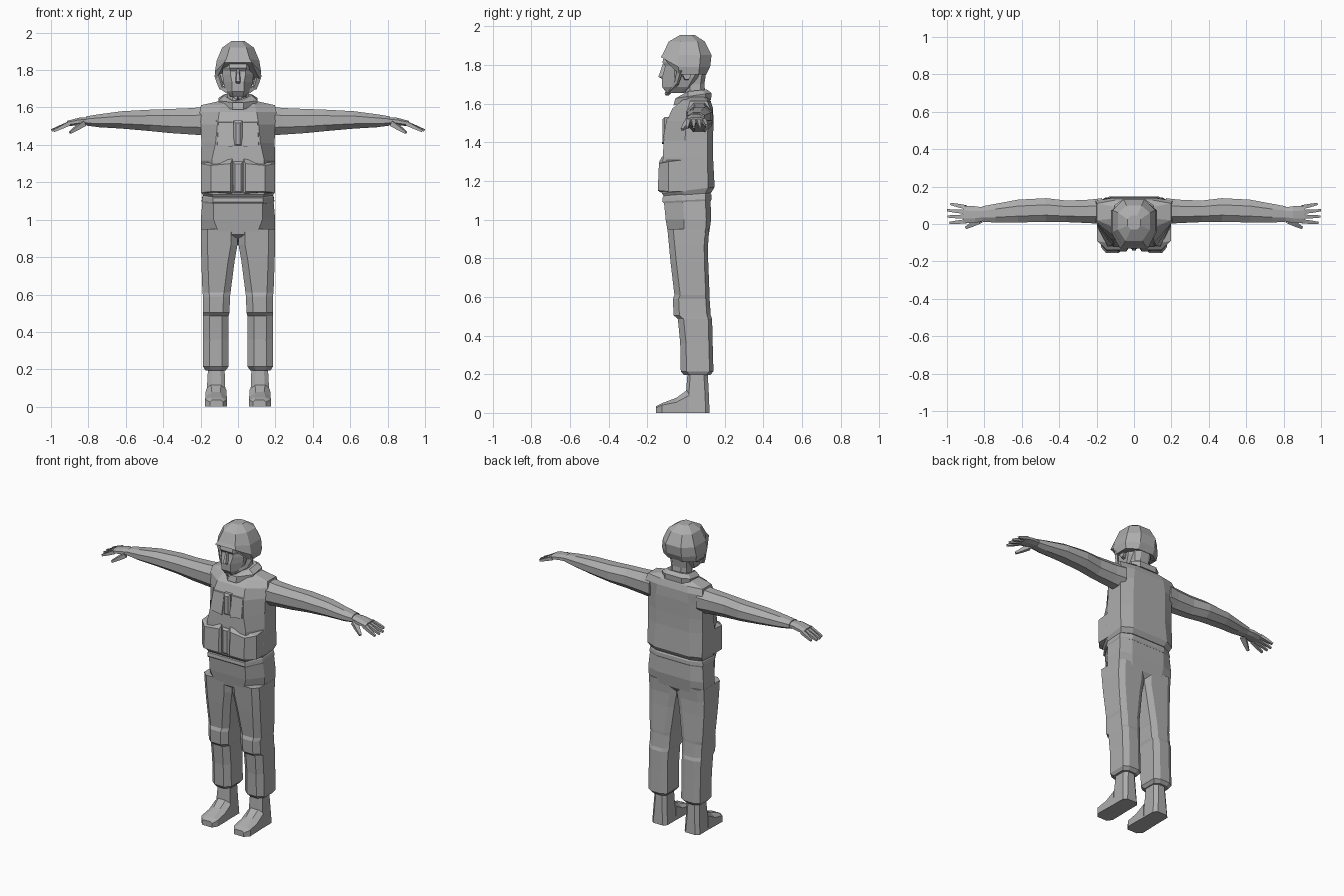
import bpy, bmesh
from mathutils import Vector

gray = bpy.data.materials.new("flat_gray")
gray.diffuse_color = (0.42, 0.42, 0.42, 1)


def loft(name, bodies, mirror=False):
    """Skin each list of rings into a capped, flat-shaded solid."""
    bm = bmesh.new()
    for rings in bodies:
        vs = [[bm.verts.new(p) for p in r] for r in rings]
        n = len(vs[0])
        for a, b in zip(vs, vs[1:]):
            for i in range(n):
                j = (i + 1) % n
                bm.faces.new((a[i], a[j], b[j], b[i]))
        bm.faces.new(vs[0])
        bm.faces.new(vs[-1])
    bmesh.ops.recalc_face_normals(bm, faces=bm.faces)
    me = bpy.data.meshes.new(name)
    bm.to_mesh(me)
    bm.free()
    me.materials.append(gray)
    ob = bpy.data.objects.new(name, me)
    bpy.context.collection.objects.link(ob)
    if mirror:
        m = ob.modifiers.new("Mirror", "MIRROR")
        m.use_mirror_merge = False
    return ob


def sym(z, a, yf, X, ys, yk, c, yb, tilt=0.0, drop=0.0):
    """Symmetric octagon: front half-width a, side X, back half-width c."""
    h = [(a, yf), (X, ys), (X, yk), (c, yb)]
    pts = h + [(-x, y) for x, y in reversed(h)]
    return [(x, y, z + tilt * y + (drop if y == yf else 0)) for x, y in pts]


def octo(z, x0, x1, y0, y1, cx=0.035, cf=0.03, cb=0.02):
    """Chamfered rectangle at height z."""
    return [(x0 + cx, y0, z), (x1 - cx, y0, z), (x1, y0 + cf, z), (x1, y1 - cb, z),
            (x1 - cx, y1, z), (x0 + cx, y1, z), (x0, y1 - cb, z), (x0, y0 + cf, z)]


def beam(p, q, w0, h0, w1, h1):
    """Tapered four-sided bar from p to q."""
    p, q = Vector(p), Vector(q)
    d = (q - p).normalized()
    u = d.cross(Vector((0, 0, 1))).normalized()
    v = u.cross(d)
    return [[c + u * w * s + v * h * t for s, t in ((1, 1), (-1, 1), (-1, -1), (1, -1))]
            for c, w, h in ((p, w0, h0), ((p + q) / 2, (w0 + w1) / 2 * 1.1, (h0 + h1) / 2 * 1.1),
                            (q, w1, h1))]


def plate(x0, x1, z0, z1, yb, yf, inset=0.012):
    """Pouch with a bevelled front face."""
    def r(y, i):
        return [(x0 + i, y, z0 + i), (x1 - i, y, z0 + i), (x1 - i, y, z1 - i), (x0 + i, y, z1 - i)]
    return [r(yb, 0), r(yf + inset, 0), r(yf, inset)]


# Padded vest, from the hem up to the shoulders
loft("vest", [[
    sym(1.125, 0.13, -0.11, 0.185, -0.01, 0.10, 0.12, 0.13, 0.1),
    sym(1.15, 0.14, -0.125, 0.197, -0.02, 0.115, 0.13, 0.148, 0.12),
    sym(1.32, 0.14, -0.12, 0.198, -0.01, 0.11, 0.12, 0.14),
    sym(1.41, 0.12, -0.115, 0.196, -0.005, 0.11, 0.12, 0.14),
    sym(1.51, 0.11, -0.10, 0.198, 0.0, 0.115, 0.12, 0.142),
    sym(1.575, 0.10, -0.07, 0.205, 0.01, 0.125, 0.11, 0.14),
    sym(1.612, 0.09, -0.025, 0.198, 0.02, 0.11, 0.10, 0.128),
    sym(1.635, 0.06, 0.0, 0.095, 0.03, 0.09, 0.06, 0.11)]])

# Lower pouches and chest pouches
loft("vest_pouches", [
    [[(0.03, -0.10, 1.14), (0.197, 0.0, 1.145), (0.197, 0.0, 1.31), (0.03, -0.10, 1.325)],
     [(0.03, -0.13, 1.14), (0.197, -0.09, 1.145), (0.197, -0.09, 1.30), (0.03, -0.125, 1.325)],
     [(0.04, -0.146, 1.15), (0.145, -0.146, 1.15), (0.145, -0.14, 1.29), (0.04, -0.138, 1.30)]],
    [[(0.03, -0.09, 1.39), (0.12, -0.09, 1.40), (0.12, -0.08, 1.53), (0.03, -0.08, 1.53)],
     [(0.03, -0.125, 1.39), (0.11, -0.122, 1.40), (0.105, -0.10, 1.52), (0.03, -0.10, 1.52)]],
], mirror=True)
loft("vest_closure", [plate(-0.027, 0.027, 1.14, 1.31, -0.1, -0.134),
                      plate(-0.024, 0.024, 1.39, 1.53, -0.08, -0.122)])

# Collar, open and lower at the front
loft("collar", [[
    sym(1.60, 0.03, -0.065, 0.095, 0.01, 0.10, 0.06, 0.13, 0.15),
    sym(1.635, 0.03, -0.055, 0.105, 0.01, 0.10, 0.06, 0.132, 0.15),
    sym(1.662, 0.02, -0.03, 0.075, 0.01, 0.085, 0.05, 0.108, 0.1, -0.03)]])

# Trouser top with belt
loft("belt", [[sym(z, 0.135, yf, X, -0.02, 0.10, 0.12, yb, 0.05) for z, yf, X, yb in
               ((1.09, -0.115, 0.19, 0.128), (1.10, -0.123, 0.194, 0.133),
                (1.122, -0.12, 0.19, 0.132), (1.14, -0.10, 0.18, 0.12))]])
loft("hips", [[
    sym(0.865, 0.012, -0.01, 0.03, 0.01, 0.07, 0.012, 0.08),
    sym(0.92, 0.10, -0.092, 0.196, -0.01, 0.10, 0.11, 0.118),
    sym(1.00, 0.13, -0.105, 0.199, -0.01, 0.105, 0.12, 0.13),
    sym(1.10, 0.13, -0.115, 0.19, -0.015, 0.10, 0.12, 0.127)]])

# Trouser legs with knee folds and cuffs
loft("trouser_legs", [[octo(*r) for r in (
    (0.195, 0.065, 0.175, -0.01, 0.125, 0.03),
    (0.215, 0.050, 0.187, -0.027, 0.142),
    (0.36, 0.051, 0.186, -0.03, 0.138),
    (0.485, 0.050, 0.188, -0.042, 0.135),
    (0.505, 0.045, 0.187, -0.064, 0.128),
    (0.59, 0.043, 0.186, -0.068, 0.122),
    (0.61, 0.040, 0.190, -0.060, 0.122),
    (0.78, 0.018, 0.196, -0.08, 0.115),
    (0.865, 0.003, 0.198, -0.088, 0.114),
    (0.95, 0.001, 0.198, -0.096, 0.12))]], mirror=True)

# Boots: upright shaft and long sole
loft("boots", [
    [octo(0.0, 0.062, 0.172, 0.0, 0.122, 0.02, 0.015, 0.02),
     octo(0.10, 0.068, 0.166, 0.0, 0.118, 0.022, 0.015, 0.02),
     octo(0.21, 0.072, 0.160, 0.008, 0.112, 0.022, 0.015, 0.02)],
    [[(x0, y, 0), (x1, y, 0), (x1, y, s), (m1, y, t), (m0, y, t), (x0, y, s)]
     for y, x0, x1, m0, m1, s, t in (
        (-0.155, 0.08, 0.15, 0.09, 0.14, 0.025, 0.035),
        (-0.125, 0.060, 0.176, 0.085, 0.148, 0.04, 0.050),
        (-0.05, 0.060, 0.174, 0.095, 0.14, 0.055, 0.078),
        (0.015, 0.062, 0.172, 0.09, 0.145, 0.09, 0.125))]], mirror=True)


def arm_ring(x, y0, y1, z0, z1):
    cy, cz = (y1 - y0) * 0.28, (z1 - z0) * 0.28
    return [(x, y0 + cy, z0), (x, y1 - cy, z0), (x, y1, z0 + cz), (x, y1, z1 - cz),
            (x, y1 - cy, z1), (x, y0 + cy, z1), (x, y0, z1 - cz), (x, y0, z0 + cz)]


# Sleeves
loft("sleeves", [[arm_ring(*r) for r in (
    (0.17, 0.0, 0.138, 1.45, 1.605), (0.24, 0.005, 0.13, 1.455, 1.597),
    (0.36, 0.010, 0.125, 1.463, 1.592), (0.47, 0.012, 0.138, 1.474, 1.588),
    (0.62, 0.008, 0.130, 1.487, 1.580), (0.74, 0.008, 0.108, 1.494, 1.564),
    (0.81, 0.012, 0.095, 1.503, 1.553))]], mirror=True)

# Hands with four spread fingers and a thumb
hand = [[arm_ring(0.80, 0.018, 0.088, 1.508, 1.548), arm_ring(0.85, 0.005, 0.095, 1.505, 1.545),
         arm_ring(0.915, 0.004, 0.098, 1.500, 1.528)]]
for y0, y1, x1, z1 in ((0.090, 0.107, 0.980, 1.485), (0.064, 0.073, 0.997, 1.478),
                       (0.039, 0.040, 0.995, 1.476), (0.014, 0.006, 0.985, 1.474)):
    hand.append(beam((0.90, y0, 1.515), (x1, y1, z1), 0.011, 0.011, 0.006, 0.006))
hand.append(beam((0.825, 0.02, 1.515), (0.898, -0.02, 1.465), 0.017, 0.014, 0.007, 0.006))
loft("hands", hand, mirror=True)

# Neck and head
loft("neck", [[sym(1.60, 0.03, -0.01, 0.06, 0.02, 0.08, 0.03, 0.105),
               sym(1.70, 0.03, 0.0, 0.055, 0.02, 0.075, 0.03, 0.095),
               sym(1.80, 0.03, 0.0, 0.065, 0.02, 0.09, 0.03, 0.11)]])
loft("head", [[
    sym(1.655, 0.025, -0.10, 0.04, -0.075, -0.03, 0.03, -0.01),
    sym(1.685, 0.032, -0.123, 0.065, -0.065, 0.01, 0.04, 0.03),
    sym(1.735, 0.032, -0.124, 0.079, -0.06, 0.04, 0.05, 0.07),
    sym(1.775, 0.04, -0.112, 0.083, -0.06, 0.06, 0.05, 0.09),
    sym(1.795, 0.04, -0.108, 0.083, -0.06, 0.06, 0.05, 0.09),
    sym(1.812, 0.045, -0.122, 0.083, -0.06, 0.06, 0.05, 0.09),
    sym(1.86, 0.045, -0.11, 0.085, -0.06, 0.06, 0.05, 0.10)]])
loft("nose", [[[(-w, -0.10, z), (w, -0.10, z), (w * .5, y, z), (-w * .5, y, z)]
               for z, w, y in ((1.728, 0.016, -0.125), (1.738, 0.02, -0.143), (1.805, 0.009, -0.12))]])
loft("ears", [[arm_ring(0.07, -0.02, 0.02, 1.72, 1.79), arm_ring(0.098, -0.015, 0.025, 1.725, 1.79)]],
     mirror=True)

# Faceted helmet, raised over the face
loft("helmet", [[
    sym(1.75, 0.075, -0.115, 0.117, -0.035, 0.065, 0.055, 0.105, 0, 0.082),
    sym(1.79, 0.075, -0.130, 0.124, -0.04, 0.07, 0.055, 0.125, 0, 0.05),
    sym(1.85, 0.062, -0.118, 0.114, -0.04, 0.075, 0.055, 0.132, 0, 0.01),
    sym(1.92, 0.045, -0.09, 0.085, -0.03, 0.06, 0.04, 0.098),
    sym(1.955, 0.018, -0.03, 0.035, -0.01, 0.025, 0.018, 0.045)]])

# Chin straps
loft("chin_straps", [
    beam((0.112, -0.03, 1.775), (0.088, -0.05, 1.70), 0.008, 0.014, 0.006, 0.010),
    beam((0.090, -0.045, 1.71), (0.0, -0.10, 1.648), 0.008, 0.010, 0.010, 0.008)], mirror=True)
